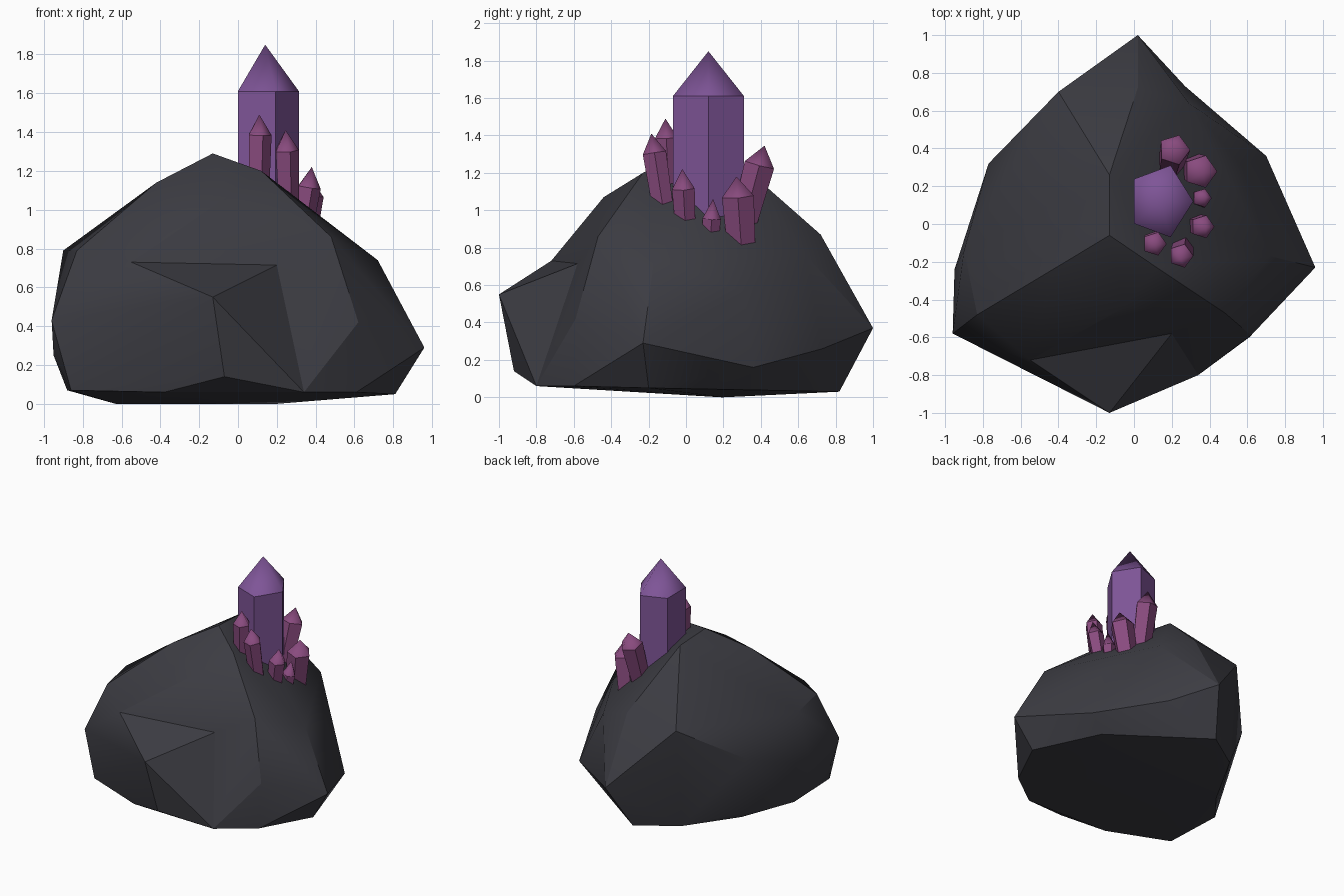
import bpy, bmesh, math
from mathutils import Vector

if "Cube" in bpy.data.objects:
    bpy.data.objects.remove(bpy.data.objects["Cube"])


def material(name, rgb):
    m = bpy.data.materials.new(name)
    m.diffuse_color = (*rgb, 1)
    m.use_nodes = True
    m.node_tree.nodes["Principled BSDF"].inputs["Base Color"].default_value = m.diffuse_color
    return m


def add_object(name, bm, mat):
    bmesh.ops.recalc_face_normals(bm, faces=bm.faces)
    me = bpy.data.meshes.new(name)
    bm.to_mesh(me)
    bm.free()
    me.materials.append(mat)
    ob = bpy.data.objects.new(name, me)
    bpy.context.collection.objects.link(ob)
    return ob


def hull(name, points, mat):
    """Convex block around a few corner points."""
    bm = bmesh.new()
    for p in points:
        bm.verts.new(p)
    bmesh.ops.convex_hull(bm, input=bm.verts)
    loose = [v for v in bm.verts if not v.link_faces]
    bmesh.ops.delete(bm, geom=loose, context='VERTS')
    return add_object(name, bm, mat)


def crystal(name, base, apex, rx, ry, tip, mat, taper=1.0):
    """Five-sided prism with a smooth pointed tip, running from base to apex."""
    base, apex = Vector(base), Vector(apex)
    axis = apex - base
    turn = Vector((0, 0, 1)).rotation_difference(axis)
    bm = bmesh.new()
    rings = []
    for z, s in ((0, taper), (axis.length - tip, 1)):
        ring = []
        for i in range(5):
            a = math.tau * i / 5
            p = Vector((rx * s * math.cos(a), ry * s * math.sin(a), z))
            ring.append(bm.verts.new(base + turn @ p))
        rings.append(ring)
    top = bm.verts.new(apex)
    bm.faces.new(rings[0])
    for i in range(5):
        j = (i + 1) % 5
        bm.faces.new((rings[0][i], rings[0][j], rings[1][j], rings[1][i]))
        bm.faces.new((rings[1][i], rings[1][j], top)).smooth = True
    return add_object(name, bm, mat)


dark = material("dark_stone", (0.045, 0.045, 0.055))
purple = material("purple_crystal", (0.21, 0.09, 0.31))
magenta = material("magenta_crystal", (0.25, 0.07, 0.21))

# Rock body
rock = hull("rock", [
    # ridge and upper shoulders
    (-.13, -.06, 1.29), (-.13, .26, 1.275), (-.42, -.235, 1.14), (-.05, -.44, 1.07),
    (.12, -.23, 1.2), (.02, .72, .87), (-.40, .70, .825), (.48, -.47, .86),
    (.72, -.17, .74), (.29, .64, .76), (-.83, -.48, .79), (-.90, -.14, .79),
    (-.55, -.72, .73),
    # widest belt
    (.62, -.59, .42), (.96, -.23, .29), (.57, .31, .56), (.70, .36, .16),
    (.27, .73, .26), (-.77, .32, .55), (-.96, -.58, .43), (-.95, -.24, .35),
    (-.95, -.48, .25),
    # underside rim
    (.34, -.8, .06), (.61, -.6, .06), (.81, -.2, .05), (.58, .32, .04),
    (-.1, .82, .03), (-.4, .62, .03), (-.63, .19, 0), (-.88, -.12, .07),
    (-.86, -.6, .07), (-.38, -.78, .06), (.2, .2, 0),
], dark)

# Front and back spurs of the rock
spurs = [
    hull("front_spur", [
        (-.13, -1, .55), (-.55, -.72, .73), (.27, -.49, .75), (-.07, -.92, .14),
        (.34, -.8, .06), (-.38, -.78, .06), (-.86, -.6, .07), (-.96, -.58, .43),
        (-.3, -.3, .2), (-.83, -.48, .79)], dark),
    hull("back_spur", [
        (.02, 1, .37), (.02, .72, .87), (.29, .64, .76), (.27, .73, .26),
        (-.40, .70, .825), (-.77, .32, .55), (-.1, .82, .03), (-.4, .62, .03),
        (0, .1, .4)], dark),
]
bpy.context.view_layer.objects.active = rock
rock.select_set(True)
for spur in spurs:
    mod = rock.modifiers.new("join", 'BOOLEAN')
    mod.operation = 'UNION'
    mod.solver = 'EXACT'
    mod.object = spur
    bpy.ops.object.modifier_apply(modifier=mod.name)
    bpy.data.objects.remove(spur)
bm = bmesh.new()
bm.from_mesh(rock.data)
bmesh.ops.remove_doubles(bm, verts=bm.verts, dist=.003)
bm.to_mesh(rock.data)
bm.free()
bpy.ops.object.shade_smooth_by_angle(angle=math.radians(27))
rock.select_set(False)

# Main crystal
crystal("main_crystal", (.14, .12, .8), (.14, .12, 1.85), .174, .2, .24, purple)

# Small crystals around it: base, apex, radius
small = [
    ((.10, -.085, .95), (.11, -.11, 1.49), .065),
    ((.26, -.11, .93), (.245, -.185, 1.41), .066),
    ((.32, 0, .85), (.38, -.02, 1.22), .064),
    ((.335, .125, .78), (.375, .145, 1.06), .052),
    ((.31, .30, .75), (.365, .27, 1.18), .09),
    ((.19, .30, .9), (.22, .42, 1.345), .085),
]
for n, (base, apex, r) in enumerate(small, 1):
    crystal(f"small_crystal_{n}", base, apex, r, r, .105, magenta, .85)
